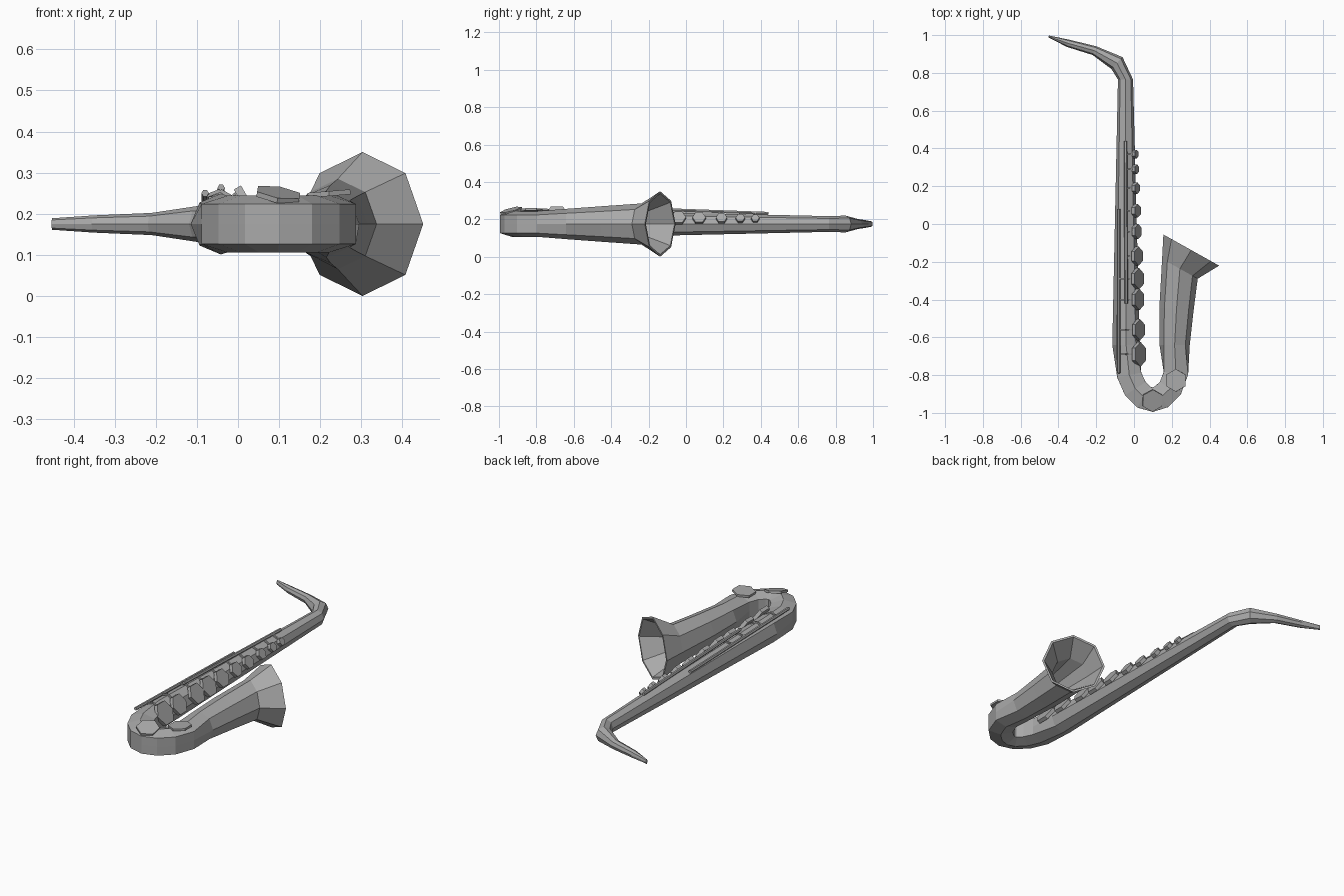
import bpy
import bmesh
from math import cos, sin, pi
from mathutils import Vector

cube = bpy.data.objects.get("Cube")
if cube:
    bpy.data.objects.remove(cube)

grey = bpy.data.materials.new("brushed_grey")
grey.use_nodes = True
colour = (0.40, 0.40, 0.40, 1)
grey.diffuse_color = colour
grey.node_tree.nodes["Principled BSDF"].inputs["Base Color"].default_value = colour

AXIS_Z = 0.175
UP = Vector((0, 0, 1))


def finish(name, bm):
    bmesh.ops.recalc_face_normals(bm, faces=bm.faces)
    mesh = bpy.data.meshes.new(name)
    bm.to_mesh(mesh)
    bm.free()
    mesh.materials.append(grey)
    ob = bpy.data.objects.new(name, mesh)
    bpy.context.collection.objects.link(ob)
    return ob


def loft(name, stations):
    """Eight-sided pipe; each station is (x, y, half width, half height, squareness)."""
    bm = bmesh.new()
    pts = [Vector((s[0], s[1], AXIS_Z)) for s in stations]
    rings = []
    for i, (p, s) in enumerate(zip(pts, stations)):
        if len(s) > 5:
            along = Vector(s[5])
        else:
            along = pts[min(i + 1, len(pts) - 1)] - pts[max(i - 1, 0)]
        side = along.normalized().cross(UP).normalized()
        ring = []
        for k in range(8):
            c, d = cos(k * pi / 4), sin(k * pi / 4)
            if k % 2:
                c *= s[4]
            ring.append(bm.verts.new(p + side * c * s[2] + UP * d * s[3]))
        rings.append(ring)
    for a, b in zip(rings, rings[1:]):
        for k in range(8):
            j = (k + 1) % 8
            bm.faces.new((a[k], a[j], b[j], b[k]))
    bm.faces.new(rings[0])
    bm.faces.new(rings[-1])
    return finish(name, bm)


def prism(name, start, end, radius, sides, turn=0.0):
    """Straight rod or thin disc between two points."""
    start, end = Vector(start), Vector(end)
    axis = (end - start).normalized()
    u = Vector((0, 1, 0)) if abs(axis.y) < 0.9 else Vector((1, 0, 0))
    v = axis.cross(u).normalized()
    u = v.cross(axis)
    bm = bmesh.new()
    ends = []
    for p in (start, end):
        ends.append([bm.verts.new(p + radius * (u * cos(turn + 2 * pi * k / sides)
                                                + v * sin(turn + 2 * pi * k / sides)))
                     for k in range(sides)])
    a, b = ends
    for k in range(sides):
        j = (k + 1) % sides
        bm.faces.new((a[k], a[j], b[j], b[k]))
    bm.faces.new(a)
    bm.faces.new(b)
    return finish(name, bm)


# Mouthpiece, neck, main tube, bow, bell and bell lining as one pipe
ROUND, SQUARE = 1.0, 1.41
BELL_DIR = (0.488, 0.873, 0)
neck = [
    (-0.452, 0.993, 0.005, 0.014, ROUND),
    (-0.35, 0.957, 0.020, 0.021, ROUND),
    (-0.21, 0.918, 0.025, 0.027, ROUND),
    (-0.09, 0.852, 0.043, 0.045, ROUND),
    (-0.045, 0.765, 0.040, 0.042, ROUND, (0, -1, 0)),
    (-0.042, -0.64, 0.073, 0.074, ROUND, (0, -1, 0)),
]
bow = [(x, y, 0.065, 0.069, SQUARE) for x, y in (
    (-0.025, -0.80), (0.007, -0.872), (0.052, -0.917), (0.098, -0.93),
    (0.145, -0.915), (0.192, -0.87), (0.222, -0.79))]
bell = [
    (0.215, -0.64, 0.080, 0.081, ROUND),
    (0.225, -0.45, 0.091, 0.095, ROUND),
    (0.243, -0.237, 0.108, 0.110, ROUND, BELL_DIR),
    (0.303, -0.138, 0.169, 0.175, ROUND, BELL_DIR),
    (0.303, -0.138, 0.157, 0.163, ROUND, BELL_DIR),
    (0.243, -0.237, 0.096, 0.098, ROUND, BELL_DIR),
    (0.223, -0.45, 0.065, 0.065, ROUND, (0, 1, 0)),
    (0.215, -0.64, 0.015, 0.015, ROUND, (0, 1, 0)),
]
loft("saxophone_body", neck + bow + bell)

# Long key rods along the tube
prism("upper_key_rod", (-0.045, 0.44, 0.232), (-0.041, -0.42, 0.263), 0.009, 6)
prism("lower_key_rod", (-0.08, 0.08, 0.228), (-0.08, -0.79, 0.25), 0.009, 6)

# Side keys: hexagonal pads growing towards the bow, each with an arm to its rod
tilt = Vector((0.87, 0, 0.5))
keys = [(0.37, 0.022), (0.29, 0.025), (0.19, 0.030), (0.07, 0.036), (-0.04, 0.040),
        (-0.17, 0.050), (-0.29, 0.056), (-0.40, 0.056), (-0.56, 0.056), (-0.69, 0.065)]
for i, (y, size) in enumerate(keys):
    tube = 0.041 + (0.765 - y) * 0.0235
    foot = Vector((-0.043, y, AXIS_Z)) + tilt * tube * 0.93
    top = foot + tilt * 0.02
    prism(f"key_pad_{i + 1}", foot, top, size, 6)
    ridge = Vector((-0.043, y, AXIS_Z + tube + 0.006))
    prism(f"key_arm_{i + 1}", ridge, foot + tilt * 0.012, 0.006, 4, pi / 4)
    if y < -0.2:
        prism(f"key_link_{i + 1}", (-0.08, y, 0.242), ridge, 0.006, 4, pi / 4)

# Large pad covers on top of the bow
prism("bow_cover_front", (0.097, -0.933, 0.240), (0.099, -0.936, 0.252), 0.060, 6)
prism("bow_cover_side", (0.222, -0.828, 0.243), (0.221, -0.828, 0.255), 0.060, 6)
